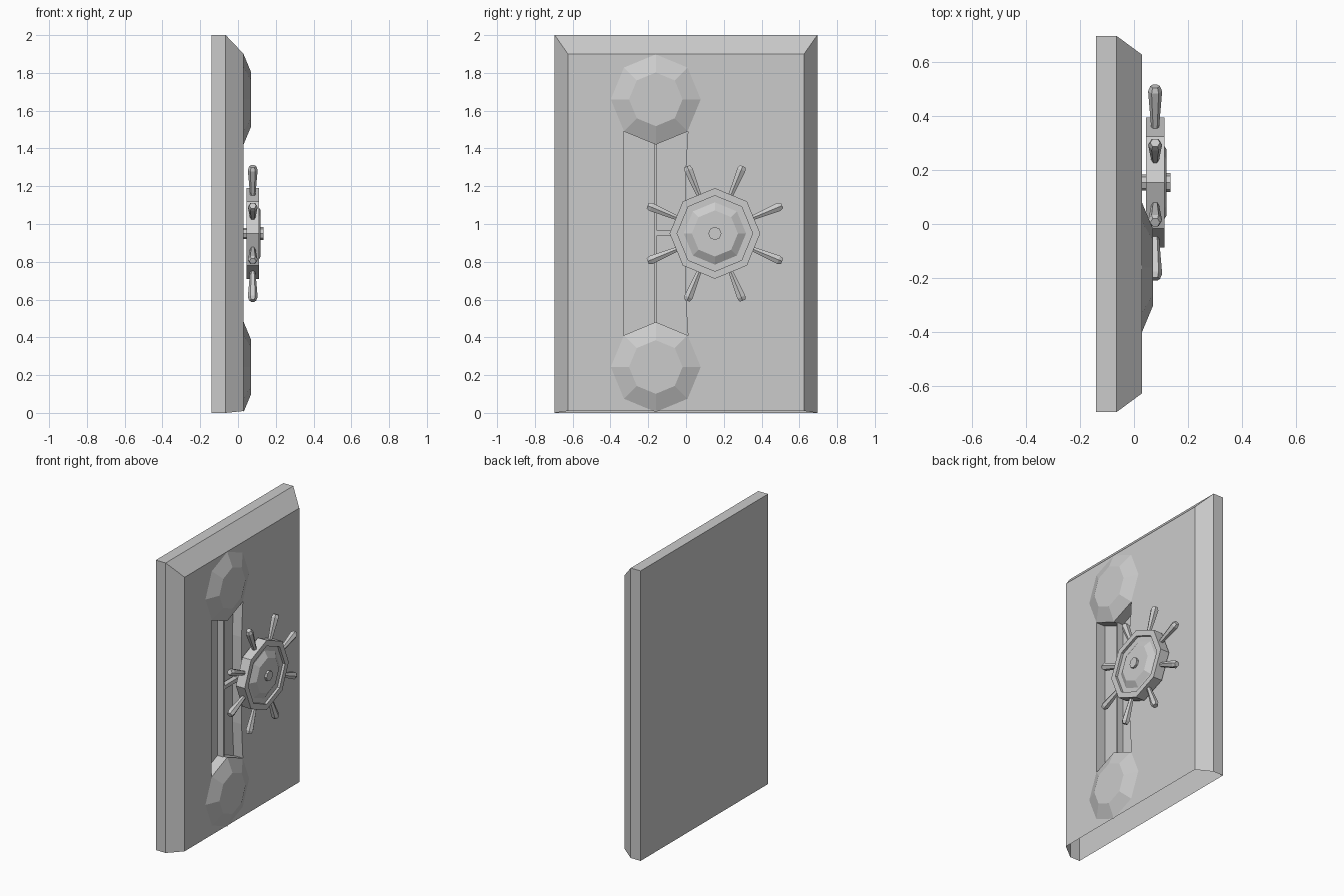
import bpy, bmesh, math
from mathutils import Vector

cube = bpy.data.objects.get("Cube")
if cube:
    bpy.data.objects.remove(cube)

GREY = (0.6, 0.6, 0.6, 1)
steel = bpy.data.materials.new("steel_grey")
steel.use_nodes = True
steel.diffuse_color = GREY
steel.node_tree.nodes["Principled BSDF"].inputs["Base Color"].default_value = GREY


def finish(bm, name):
    bmesh.ops.recalc_face_normals(bm, faces=bm.faces)
    mesh = bpy.data.meshes.new(name)
    bm.to_mesh(mesh)
    bm.free()
    mesh.materials.append(steel)
    obj = bpy.data.objects.new(name, mesh)
    bpy.context.collection.objects.link(obj)
    return obj


def lathe(name, rings, sides, origin, axis=(1, 0, 0), caps=True):
    """Faceted turned part: rings are (distance along axis, radius)."""
    bm = bmesh.new()
    turn = Vector((0, 0, 1)).rotation_difference(Vector(axis))
    loops = []
    for d, r in rings:
        angles = [math.tau * i / sides for i in range(sides)]
        loops.append([bm.verts.new(Vector(origin) + turn @ Vector(
            (r * math.cos(a), r * math.sin(a), d))) for a in angles])
    for a, b in zip(loops, loops[1:]):
        for i in range(sides):
            j = (i + 1) % sides
            bm.faces.new((a[i], a[j], b[j], b[i]))
    bm.faces.new(loops[-1])
    if caps:
        bm.faces.new(loops[0])
    return finish(bm, name)


def box(name, low, high):
    bm = bmesh.new()
    bmesh.ops.create_cube(bm, size=1)
    for v in bm.verts:
        v.co = [l + (c + 0.5) * (h - l) for c, l, h in zip(v.co, low, high)]
    return finish(bm, name)


# Door shell: bevelled on the top and sides, open underneath
BACK, STEP, FACE, FLOOR = -0.14, -0.065, 0.03, -0.04
bm = bmesh.new()


def outline(x, y, low, top):
    corners = ((-y, low), (-y, top), (y, top), (y, low))
    return [bm.verts.new((x, *c)) for c in corners]


back = outline(BACK, 0.695, 0, 2)
step = outline(STEP, 0.695, 0, 2)
rim = outline(FACE, 0.625, 0.01, 1.9)
bm.faces.new(back)
for a, b in ((back, step), (step, rim)):
    for i in range(3):
        bm.faces.new((a[i], a[i + 1], b[i + 1], b[i]))

# Slot sunk in the door face, with pointed ends that follow the bosses
slot = ((-0.33, 0.41), (-0.16, 0.48), (0.01, 0.41), (-0.005, 0.65),
        (-0.005, 1.25), (0.01, 1.49), (-0.16, 1.42), (-0.33, 1.49))
mouth = [bm.verts.new((FACE, *p)) for p in slot]
floor = [bm.verts.new((FLOOR, *p)) for p in slot]
for i in range(len(slot)):
    j = (i + 1) % len(slot)
    bm.faces.new((mouth[i], mouth[j], floor[j], floor[i]))
bm.faces.new(floor)
edges = []
for loop in (rim, mouth):
    for a, b in zip(loop, loop[1:] + loop[:1]):
        edges.append(bm.edges.get((a, b)) or bm.edges.new((a, b)))
bmesh.ops.triangle_fill(bm, edges=edges, use_beauty=True, normal=(1, 0, 0))
bmesh.ops.dissolve_limit(bm, angle_limit=0.001, verts=[],
                         edges=[e for e in bm.edges if all(v.co.x == FACE for v in e.verts)])
finish(bm, "door_panel")

# Faceted bosses above and below the slot
for name, z in (("upper_boss", 1.66), ("lower_boss", 0.243)):
    lathe(name, ((0, 0.238), (0.04, 0.142)), 8, (FACE, -0.16, z), caps=False)

# Locking bar in the slot and the link that drives it
box("locking_bar", (FLOOR, -0.166, 0.46), (0.005, -0.154, 1.44))
box("drive_link", (-0.03, -0.16, 0.94), (0.005, 0, 0.965))

# Hand wheel with a sunken face, raised centre and small cap
HUB_Y, HUB_Z = 0.153, 0.95
lathe("wheel_axle", ((0.03, 0.03), (0.046, 0.03)), 8, (0, HUB_Y, HUB_Z))
lathe("wheel", ((0.045, 0.24), (0.112, 0.24), (0.112, 0.2), (0.095, 0.2),
                (0.095, 0.165), (0.12, 0.122)), 8, (0, HUB_Y, HUB_Z))
lathe("wheel_cap", ((0.12, 0.035), (0.135, 0.035)), 8, (0, HUB_Y, HUB_Z))

# Eight flared handles around the wheel
for k in range(8):
    a = math.tau * (k + 0.5) / 8
    lathe(f"wheel_handle_{k + 1}",
          ((0.2, 0.013), (0.365, 0.026), (0.385, 0.018)), 6,
          (0.078, HUB_Y, HUB_Z), (0, math.cos(a), math.sin(a)))
